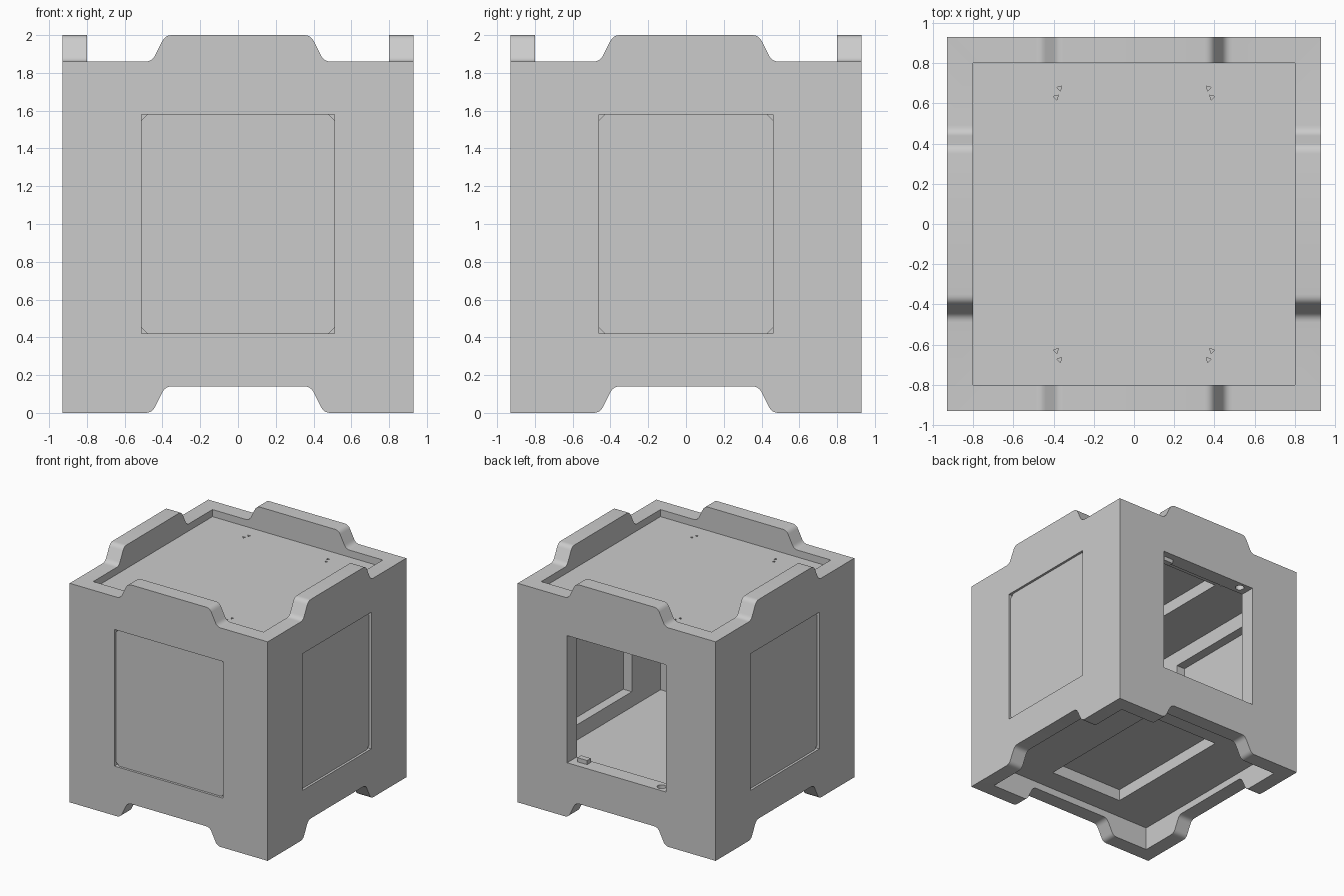
import bpy, bmesh
from math import pi
from mathutils import Vector, Matrix

cube = bpy.data.objects.get("Cube")
if cube:
    bpy.data.objects.remove(cube, do_unlink=True)

grey = bpy.data.materials.new("light_grey")
grey.use_nodes = True
grey.diffuse_color = (0.6, 0.6, 0.6, 1)
for node in grey.node_tree.nodes:
    if node.type == 'BSDF_PRINCIPLED':
        node.inputs["Base Color"].default_value = (0.6, 0.6, 0.6, 1)

OUT, INN = 0.93, 0.80          # outer and inner half width
LOW, HIGH = 0.46, 1.54         # window sill and lintel


def finish(name, bm):
    bmesh.ops.recalc_face_normals(bm, faces=bm.faces[:])
    mesh = bpy.data.meshes.new(name)
    bm.to_mesh(mesh)
    bm.free()
    mesh.materials.append(grey)
    obj = bpy.data.objects.new(name, mesh)
    bpy.context.collection.objects.link(obj)
    return obj


def box(name, lo, hi, turn=0):
    lo, hi = Vector(lo), Vector(hi)
    bm = bmesh.new()
    bmesh.ops.create_cube(bm, size=1)
    for v in bm.verts:
        v.co = (lo + hi) / 2 + v.co * (hi - lo)
    bm.transform(Matrix.Rotation(turn, 4, 'Z'))
    return finish(name, bm)


def rod(name, center, radius, height, sides, turn=0):
    bm = bmesh.new()
    bmesh.ops.create_cone(bm, cap_ends=True, segments=sides, radius1=radius,
                          radius2=radius, depth=height)
    bm.transform(Matrix.Translation(center) @ Matrix.Rotation(turn, 4, 'Z'))
    return finish(name, bm)


def activate(obj):
    bpy.ops.object.select_all(action='DESELECT')
    obj.select_set(True)
    bpy.context.view_layer.objects.active = obj


def cut(target, cutter):
    mod = target.modifiers.new("cut", 'BOOLEAN')
    mod.operation, mod.solver, mod.object = 'DIFFERENCE', 'EXACT', cutter
    activate(target)
    bpy.ops.object.modifier_apply(modifier=mod.name)
    bpy.data.objects.remove(cutter, do_unlink=True)


def fillet(prev, corner, nxt, size=0.035, steps=5):
    p, c, n = Vector(prev), Vector(corner), Vector(nxt)
    a = c + (p - c).normalized() * size
    b = c + (n - c).normalized() * size
    ts = [i / steps for i in range(steps + 1)]
    return [a * (1 - t) ** 2 + c * 2 * t * (1 - t) + b * t * t for t in ts]


def step_edge(z):
    # Edge from left to right with a raised, rounded middle
    path = [(-OUT, z), (-0.455, z), (-0.385, z + 0.14),
            (0.385, z + 0.14), (0.455, z), (OUT, z)]
    pts = [Vector(path[0])]
    for i in range(1, len(path) - 1):
        pts += fillet(path[i - 1], path[i], path[i + 1])
    return pts + [Vector(path[-1])]


# Shell: four mitred walls sharing one stepped profile
profile = step_edge(0) + step_edge(1.86)[::-1]
bm = bmesh.new()
for k in range(4):
    rot = Matrix.Rotation(k * pi / 2, 4, 'Z')
    outer = [bm.verts.new(rot @ Vector((p.x, -OUT, p.y))) for p in profile]
    inner = [bm.verts.new(rot @ Vector((max(-INN, min(INN, p.x)), -INN, p.y)))
             for p in profile]
    bm.faces.new(outer)
    bm.faces.new(inner[::-1])
    for i in range(len(profile)):
        j = (i + 1) % len(profile)
        if abs(profile[i].x - profile[j].x) > 1e-5:
            bm.faces.new((outer[i], inner[i], inner[j], outer[j]))
bmesh.ops.remove_doubles(bm, verts=bm.verts[:], dist=1e-4)
shell = finish("shell", bm)

# Windows with a shallow seat and a sunk panel on three sides
for name, turn, half in (("front", 0, 0.51), ("left", pi / 2, 0.46),
                         ("right", -pi / 2, 0.46)):
    cut(shell, box("seat_cutter", (-half, -1, LOW - 0.04),
                   (half, -0.88, HIGH + 0.04), turn))
    cut(shell, box("window_cutter", (0.045 - half, -0.95, LOW),
                   (half - 0.045, -0.7, HIGH), turn))
    panel = box(name + "_panel", (-half, -0.91, LOW - 0.04),
                (half, -0.88, HIGH + 0.04), turn)
    bm = bmesh.new()
    bm.from_mesh(panel.data)
    axis = Matrix.Rotation(turn, 3, 'Z') @ Vector((0, 1, 0))
    corners = [e for e in bm.edges
               if abs((e.verts[0].co - e.verts[1].co).normalized().dot(axis)) > 0.9]
    bmesh.ops.bevel(bm, geom=corners, offset=0.03, segments=1, affect='EDGES')
    bm.to_mesh(panel.data)
    bm.free()

# Open doorway at the back, with hinge sockets and latch blocks
cut(shell, box("door_cutter", (-0.465, 0.7, LOW), (0.465, 1, HIGH)))
for z, side, label in ((LOW, 1, "lower"), (HIGH, -1, "upper")):
    cut(shell, rod("socket_cutter", (-0.38, 0.87, z), 0.035, 0.08, 24))
    ends = sorted((z - 0.005 * side, z + 0.035 * side))
    box(label + "_latch_block", (0.32, 0.82, ends[0]), (0.41, 0.87, ends[1]))

# Floor and ceiling slabs, each with a pocket on the underside
floor = box("floor_slab", (-INN, -INN, 0.2), (INN, INN, 0.33))
ceiling = box("ceiling_slab", (-INN, -INN, 1.67), (INN, INN, 1.8))
for slab, z in ((floor, 0.2), (ceiling, 1.67)):
    cut(slab, box("pocket_cutter", (-0.35, -0.6, z - 0.1), (0.35, 0.6, z + 0.1)))

# Tiny fixing holes in the ceiling
for sx in (-1, 1):
    for sy in (-1, 1):
        for x, y in ((0.37, 0.675), (0.387, 0.63)):
            cut(ceiling, rod("hole_cutter", (sx * x, sy * y, 1.75),
                             0.015, 0.3, 3, pi / 4 * sx))

activate(shell)
bpy.ops.object.shade_smooth_by_angle(angle=pi / 6)
